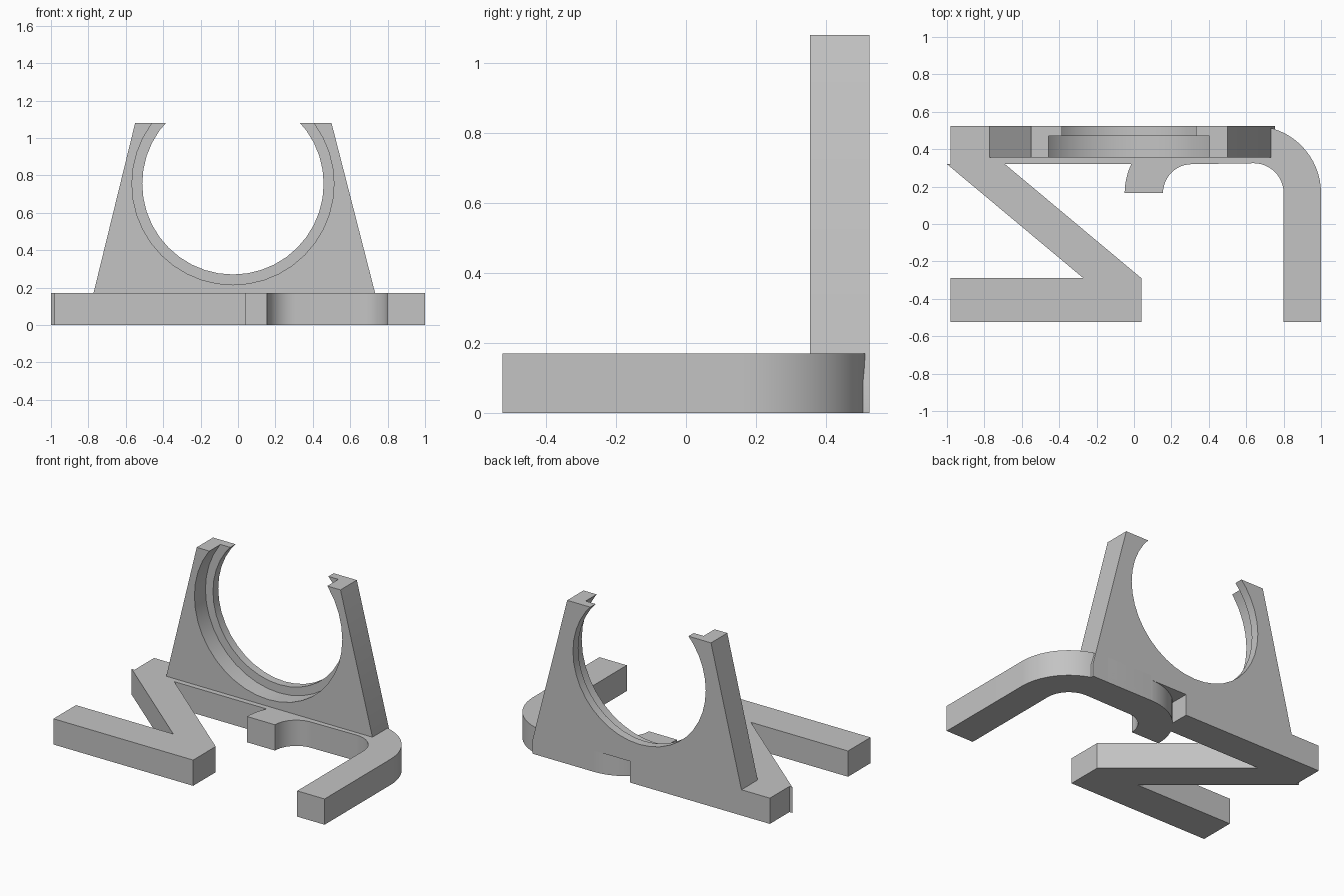
import bpy, bmesh, math
from mathutils import Vector

if "Cube" in bpy.data.objects:
    bpy.data.objects.remove(bpy.data.objects["Cube"])

grey = bpy.data.materials.new("plain grey")
grey.use_nodes = True
grey.diffuse_color = (0.55, 0.55, 0.55, 1)
grey.node_tree.nodes["Principled BSDF"].inputs["Base Color"].default_value = grey.diffuse_color


def prism(name, outline, offset):
    """Solid from a closed outline of 3D points, swept along offset."""
    bm = bmesh.new()
    face = bm.faces.new([bm.verts.new(p) for p in outline])
    swept = bmesh.ops.extrude_face_region(bm, geom=[face])["geom"]
    bmesh.ops.translate(bm, vec=Vector(offset),
                        verts=[e for e in swept if isinstance(e, bmesh.types.BMVert)])
    bmesh.ops.recalc_face_normals(bm, faces=bm.faces)
    mesh = bpy.data.meshes.new(name)
    bm.to_mesh(mesh)
    bm.free()
    mesh.materials.append(grey)
    obj = bpy.data.objects.new(name, mesh)
    bpy.context.collection.objects.link(obj)
    return obj


def arc(cx, cy, r, start, end, steps):
    angles = [math.radians(start + (end - start) * i / steps) for i in range(steps + 1)]
    return [(cx + r * math.cos(a), cy + r * math.sin(a)) for a in angles]


def smooth(obj):
    bpy.ops.object.select_all(action="DESELECT")
    obj.select_set(True)
    bpy.context.view_layer.objects.active = obj
    bpy.ops.object.shade_smooth_by_angle(angle=math.radians(30))


BACK, FRONT, BASE = 0.525, 0.355, 0.17

# Zigzag foot
zigzag = [(-0.98, BACK), (0.04, BACK), (0.04, 0.32), (-0.69, 0.32), (0.04, -0.29),
          (0.04, -BACK), (-0.98, -BACK), (-0.98, -0.29), (-0.27, -0.29),
          (-1, 0.32), (-0.98, 0.32)]
prism("zigzag_foot", [(x, y, 0) for x, y in zigzag], (0, 0, BASE))

# Hooked foot: short curl, straight back and long leg
bend_l, bend_r, bend_y = 0.31, 0.64, 0.165
hook = (arc(bend_l, bend_y, 0.36, 180, 90, 16) + arc(bend_r, bend_y, 0.36, 90, 0, 16)
        + [(1, -BACK), (0.8, -BACK)]
        + arc(bend_r, bend_y, 0.16, 0, 90, 12) + arc(bend_l, bend_y, 0.155, 90, 180, 12))
smooth(prism("hooked_foot", [(x, y, 0) for x, y in hook], (0, 0, BASE)))

# Tapered upright
plate = [(-0.55, 1.08), (0.5, 1.08), (0.755, 0.085), (0.755, 0), (0.3, 0),
         (0.3, 0.14), (-0.78, 0.14)]
upright = prism("upright", [(x, FRONT, z) for x, z in plate], (0, BACK - FRONT, 0))

# Stepped round seat, open at the top
for radius, y0, y1 in ((0.485, 0.2, 0.7), (0.54, 0.2, 0.47)):
    circle = arc(-0.027, 0.755, radius, 0, 360, 40)[:-1]
    cutter = prism("seat_cutter", [(x, y0, z) for x, z in circle], (0, y1 - y0, 0))
    cutter.hide_render = True
    mod = upright.modifiers.new("seat", "BOOLEAN")
    mod.operation, mod.solver, mod.object = "DIFFERENCE", "EXACT", cutter
    bpy.context.view_layer.objects.active = upright
    bpy.ops.object.modifier_apply(modifier=mod.name)
    bpy.data.objects.remove(cutter)
smooth(upright)
